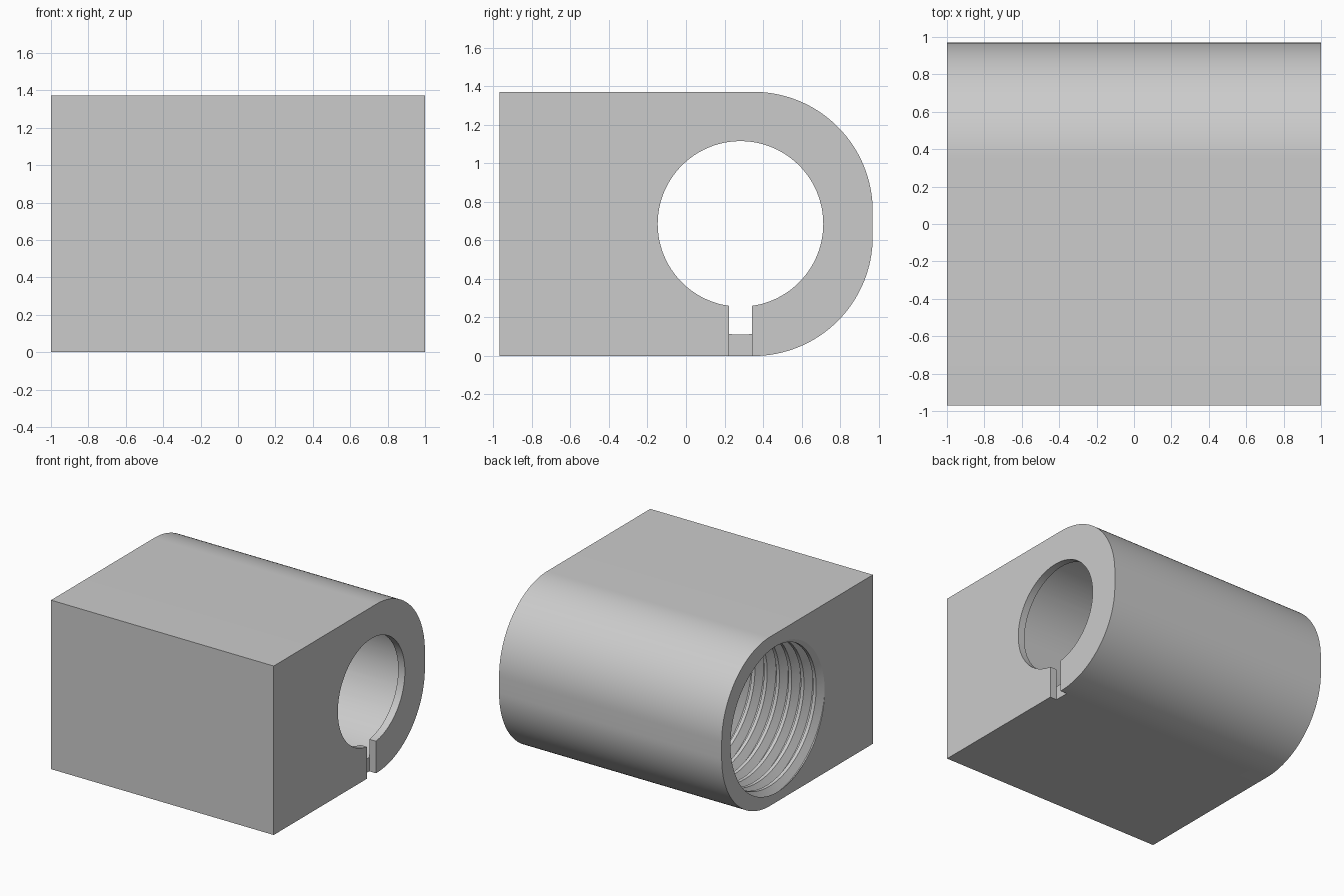
import bpy
import bmesh
import math
from mathutils import Vector

if "Cube" in bpy.data.objects:
    bpy.data.objects.remove(bpy.data.objects["Cube"], do_unlink=True)

# Main dimensions
HALF_X, FRONT, BACK, HEIGHT = 1.0, -0.97, 0.97, 1.372
CORNER = 0.62                       # rounded back edges
HOLE_Y, HOLE_Z = 0.283, 0.686       # bore axis, along x
BORE_R, LIP_R, LIP = 0.575, 0.43, 0.06
PITCH, TURNS, STEPS = 0.11, 11, 96
THREAD_START = -1.237

grey = bpy.data.materials.new("plain_grey")
grey.use_nodes = True
grey.diffuse_color = (0.6, 0.6, 0.6, 1)
grey.node_tree.nodes["Principled BSDF"].inputs["Base Color"].default_value = (0.6, 0.6, 0.6, 1)


def make_object(name, bm):
    bmesh.ops.recalc_face_normals(bm, faces=bm.faces)
    mesh = bpy.data.meshes.new(name)
    bm.to_mesh(mesh)
    bm.free()
    mesh.materials.append(grey)
    obj = bpy.data.objects.new(name, mesh)
    bpy.context.collection.objects.link(obj)
    return obj


def prism(name, outline, x0, x1):
    """Extrude a (y, z) outline along x."""
    bm = bmesh.new()
    face = bm.faces.new([bm.verts.new((x0, y, z)) for y, z in outline])
    extruded = bmesh.ops.extrude_face_region(bm, geom=[face])["geom"]
    verts = [v for v in extruded if isinstance(v, bmesh.types.BMVert)]
    bmesh.ops.translate(bm, verts=verts, vec=(x1 - x0, 0, 0))
    return make_object(name, bm)


def arc(y, z, r, a0, a1, n):
    return [(y + r * math.cos(math.radians(a0 + (a1 - a0) * i / n)),
             z + r * math.sin(math.radians(a0 + (a1 - a0) * i / n))) for i in range(n + 1)]


def thread_cutter():
    """Solid screw: each profile corner follows a helix, closing onto the next turn."""
    profile = [(0.0, 0.57), (0.2, 0.57), (0.55, 0.635), (0.65, 0.635)]
    bm = bmesh.new()
    rows = []
    for s in range(TURNS * STEPS + 1):
        a = 2 * math.pi * s / STEPS
        rows.append([bm.verts.new((THREAD_START + PITCH * (s / STEPS + f),
                                   HOLE_Y + r * math.cos(a), HOLE_Z + r * math.sin(a)))
                     for f, r in profile])

    def section(s):
        return rows[s] + [rows[s + STEPS][0]]

    last = (TURNS - 1) * STEPS
    for s in range(last):
        a, b = section(s), section(s + 1)
        for k in range(4):
            bm.faces.new((a[k], b[k], b[k + 1], a[k + 1]))
    # Fan caps at both ends
    for s in (0, last):
        loop = [rows[s + i][0] for i in range(STEPS + 1)] + rows[s][:0:-1]
        mid_x = sum(v.co.x for v in loop) / len(loop)
        centre = bm.verts.new(Vector((mid_x, HOLE_Y, HOLE_Z)))
        for v, w in zip(loop, loop[1:] + loop[:1]):
            bm.faces.new((v, w, centre))
    # Drop the unused corners past the last section
    bmesh.ops.delete(bm, geom=[v for v in bm.verts if not v.link_faces], context='VERTS')
    return make_object("thread_cutter", bm)


# Block with a rounded back
outline = [(FRONT, HEIGHT), (FRONT, 0)]
outline += arc(BACK - CORNER, CORNER, CORNER, -90, 0, 32)
outline += arc(BACK - CORNER, HEIGHT - CORNER, CORNER, 0, 90, 32)
block = prism("threaded_block", outline, -HALF_X, HALF_X)

# Wide bore, lip opening, slot through the lip, and internal thread
circle = lambda r: arc(HOLE_Y, HOLE_Z, r, 0, 360, STEPS)[:-1]
cutters = [
    prism("bore_cutter", circle(BORE_R), -1.2, HALF_X - LIP),
    prism("lip_cutter", circle(LIP_R), 0.5, 1.2),
    prism("slot_cutter", [(0.224, -0.1), (0.342, -0.1), (0.342, 0.5), (0.224, 0.5)],
          HALF_X - LIP, 1.2),
    thread_cutter(),
]
bpy.context.view_layer.objects.active = block
block.select_set(True)
for cutter in cutters:
    mod = block.modifiers.new(cutter.name, 'BOOLEAN')
    mod.operation = 'DIFFERENCE'
    mod.solver = 'EXACT'
    mod.object = cutter
    bpy.ops.object.modifier_apply(modifier=mod.name)
    bpy.data.objects.remove(cutter, do_unlink=True)

bpy.ops.object.shade_smooth_by_angle(angle=math.radians(25))
